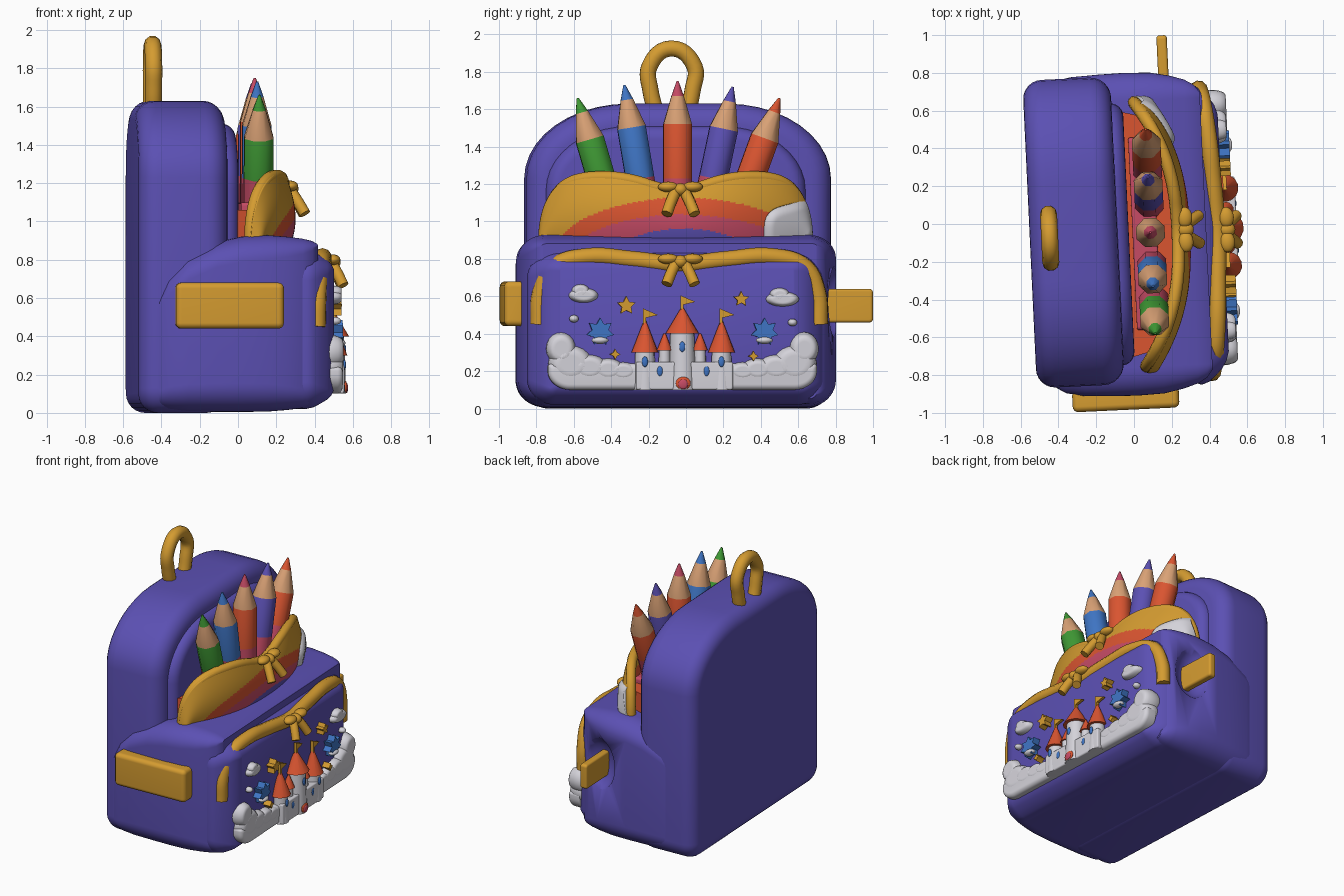
import bpy, bmesh, math
from mathutils import Vector, Matrix

if "Cube" in bpy.data.objects:
    bpy.data.objects.remove(bpy.data.objects["Cube"])

COL = {"purple": (.105, .08, .45), "gold": (.66, .33, .03), "white": (.66, .65, .70),
       "red": (.70, .09, .03), "pink": (.56, .07, .13), "blue": (.05, .18, .56),
       "green": (.05, .32, .035), "wood": (.70, .36, .18)}
MAT = {}
for k, c in COL.items():
    MAT[k] = bpy.data.materials.new(k)
    MAT[k].diffuse_color = (*c, 1)
CY = -.05  # centre line of the bag


def smooth(ob, angle=40):
    bpy.ops.object.select_all(action='DESELECT')
    ob.select_set(True)
    bpy.context.view_layer.objects.active = ob
    bpy.ops.object.shade_smooth_by_angle(angle=math.radians(angle))


def finish(name, bm, mats, angle=40):
    bmesh.ops.recalc_face_normals(bm, faces=bm.faces)
    me = bpy.data.meshes.new(name)
    bm.to_mesh(me)
    bm.free()
    for m in mats:
        me.materials.append(MAT[m])
    ob = bpy.data.objects.new(name, me)
    bpy.context.collection.objects.link(ob)
    smooth(ob, angle)
    return ob


def outline(y0, y1, z0, z1, rb, rt, d, kz, drop, n=10):
    """Rounded rectangle in y-z, inset by d (d * kz in z); rb / rt are (ry, rz) corner radii."""
    y0, y1, z0, z1 = y0 + d, y1 - d, z0 + d * kz, z1 - d * kz - drop
    pts = []
    for cy, cz, r, a0 in ((y1, z1, rt, 0), (y0, z1, rt, 90), (y0, z0, rb, 180), (y1, z0, rb, 270)):
        ry, rz = max(r[0] - d, .012), max(r[1] - d, .012)
        sy, sz = (1 if cy == y1 else -1), (1 if cz == z1 else -1)
        for i in range(n + 1):
            a = math.radians(a0 + 90 * i / n)
            pts.append((cy - sy * ry + ry * math.cos(a), cz - sz * rz + rz * math.sin(a)))
    return pts


def puff(x0, x1, r0, r1, n=6):
    """Ring list (x, inset) with rounded back and front rims."""
    q = [math.pi / 2 * i / n for i in range(n + 1)]
    return ([(x0 + r0 - r0 * math.cos(a), r0 * (1 - math.sin(a))) for a in q] +
            [(x1 - r1 + r1 * math.sin(a), r1 * (1 - math.cos(a))) for a in q])


def loft(name, box, rb, rt, rings, mat, kz=1):
    bm = bmesh.new()
    loops = [[bm.verts.new((x, y, z)) for y, z in outline(*box, rb, rt, d, kz, e[0] if e else 0)]
             for x, d, *e in rings]
    for a, b in zip(loops, loops[1:]):
        for i in range(len(a)):
            j = (i + 1) % len(a)
            bm.faces.new((a[i], a[j], b[j], b[i]))
    bm.faces.new(loops[0])
    bm.faces.new(loops[-1])
    return finish(name, bm, [mat])


def tube(name, pts, r, mat):
    cu = bpy.data.curves.new(name, 'CURVE')
    cu.dimensions = '3D'
    cu.bevel_depth, cu.bevel_resolution, cu.resolution_u, cu.use_fill_caps = r, 3, 6, True
    sp = cu.splines.new('BEZIER')
    sp.bezier_points.add(len(pts) - 1)
    for p, co in zip(sp.bezier_points, pts):
        p.co = co
        p.handle_left_type = p.handle_right_type = 'AUTO'
    ob = bpy.data.objects.new(name, cu)
    bpy.context.collection.objects.link(ob)
    bpy.ops.object.select_all(action='DESELECT')
    ob.select_set(True)
    bpy.context.view_layer.objects.active = ob
    bpy.ops.object.convert(target='MESH')
    ob = bpy.context.view_layer.objects.active
    ob.data.materials.clear()
    ob.data.materials.append(MAT[mat])
    smooth(ob)


def blobs(name, x, thick, items, mat, flat=1.0):
    """Cluster of pebbles (y, z, ry, rz) on the plane x, faces cut flat at flat * thick."""
    bm = bmesh.new()
    for y, z, ry, rz in items:
        m = Matrix.Translation((x, y, z)) @ Matrix.Rotation(math.pi / 2, 4, 'Y')
        m = m @ Matrix.Diagonal((rz, ry, thick, 1))
        bmesh.ops.create_uvsphere(bm, u_segments=20, v_segments=14, radius=1, matrix=m)
    for v in bm.verts:
        v.co.x = min(v.co.x, x + thick * flat)
    return finish(name, bm, [mat], 60)


def cone(name, x, y, z0, z1, r0, r1, mat, n=14):
    bm = bmesh.new()
    m = Matrix.Translation((x, y, (z0 + z1) / 2))
    bmesh.ops.create_cone(bm, cap_ends=True, segments=n, radius1=r0, radius2=r1, depth=z1 - z0, matrix=m)
    finish(name, bm, [mat])


def prism(name, a_pts, shift, mat):
    bm = bmesh.new()
    a = [bm.verts.new(p) for p in a_pts]
    b = [bm.verts.new(Vector(p) + Vector(shift)) for p in a_pts]
    bm.faces.new(a)
    bm.faces.new(b)
    for i in range(len(a)):
        j = (i + 1) % len(a)
        bm.faces.new((a[i], a[j], b[j], b[i]))
    finish(name, bm, [mat])


def star(name, y, z, r, mat, n=5, inner=.5):
    rad = [r * (1 if i % 2 == 0 else inner) for i in range(2 * n)]
    prism(name, [(.45, y + q * math.sin(math.pi * i / n), z + q * math.cos(math.pi * i / n))
                 for i, q in enumerate(rad)], (.075, 0, 0), mat)


# Bag bodies
loft("back_body", (-.86, .77, 0, 1.63), (.13, .13), (.56, .40), puff(-.555, -.09, .1, .11), "purple")
loft("back_panel", (-.75, .64, .4, 1.51), (.1, .1), (.45, .34), puff(-.15, -.03, .02, .07), "purple")
body = loft("lower_body", (-.91, .80, .005, .93), (.16, .15), (.15, .13),
            [(-.45, .06, .28), (-.4, .03, .2), (-.3, .01, .11), (-.15, .003, .04), (-.02, 0, .01), (.12, .005),
             (.22, .025), (.3, .05), (.35, .08), (.38, .12)], "purple", .4)
loft("front_pocket", (-.85, .745, .02, .85), (.15, .14), (.18, .16),
     [(.26, .02), (.32, 0), (.36, .015), (.395, .045), (.43, .08), (.455, .12), (.47, .17)], "purple", .6)

# Hollow in the side where the strap leaves the bag
dent = blobs("dent_cutter", .2, .14, [(.83, .57, .12, .2)], "purple")
dent.hide_render = True
dent.hide_viewport = True
cut = body.modifiers.new("dent", 'BOOLEAN')
cut.operation, cut.solver, cut.object = 'DIFFERENCE', 'EXACT', dent

# Side tab and side strap
loft("side_tab", (-.985, -.87, .44, .68), (.03, .03), (.03, .03), puff(-.37, .195, .03, .03), "gold")
loft("side_strap", (.66, 1, .46, .64), (.02, .02), (.02, .02), puff(.165, .22, .015, .015), "gold")

# Carrying handle
tube("handle", [(-.45, -.15, 1.55), (-.45, -.19, 1.7), (-.45, -.195, 1.83), (-.45, -.08, 1.925),
                (-.45, .045, 1.83), (-.45, .035, 1.7), (-.45, 0, 1.55)], .045, "gold")

# Front pocket trim
half = [(.375, .75, .45), (.38, .74, .62), (.395, .67, .755), (.415, .5, .81), (.43, .25, .795)]
trim = [(x, CY + .015 - y, z) for x, y, z in half] + [(.44, CY + .015, .77)] + \
       [(x, CY + .015 + y, z) for x, y, z in half[::-1]]
tube("pocket_trim", trim, .047, "gold")


# Middle pouch: curved wall with a rainbow and a cloud painted by position
def pouch_x(t):
    return .03 + .2 * (1 - abs(t) ** 2.5)


def pouch_top(t):
    return .9 + .35 * math.sqrt(max(0, 1 - t ** 8)) - .08 * math.exp(-(t / .3) ** 2)


def cloud(y, z):
    return 1 - ((y - .55) / .13) ** 4 - ((z - .97 - .25 * (y - .55)) / .11) ** 4


bm = bmesh.new()
NU, NV = 220, 40
grid = []
for i in range(NU + 1):
    t = math.sin((2 * i / NU - 1) * math.pi / 2)
    top, y, col = pouch_top(t), CY + .71 * t, []
    for j in range(NV + 1):
        z = .84 + (top - .84) * j / NV
        x = pouch_x(t) + .04 * math.sin(math.pi * j / NV) + .03 * min(1, max(0, 1.5 * cloud(y, z)))
        col.append(bm.verts.new((x, y, z)))
    grid.append(col)
for a, b in zip(grid, grid[1:]):
    for j in range(NV):
        f = bm.faces.new((a[j], b[j], b[j + 1], a[j + 1]))
        c = f.calc_center_median()
        for k, (ry, rz) in enumerate(((.66, .27), (.56, .185), (.33, .115))):
            if ((c.y + .02) / ry) ** 2 + ((c.z - .85) / rz) ** 2 < 1:
                f.material_index = k + 1
        if cloud(c.y, c.z) > 0:
            f.material_index = 4
pouch = finish("pouch_wall", bm, ["gold", "red", "pink", "purple", "white"], 60)
mod = pouch.modifiers.new("thick", 'SOLIDIFY')
mod.thickness, mod.offset = .05, 0
ts = [math.sin((i / 10 - 1) * math.pi / 2) for i in range(21)]
tube("pouch_rim", [(pouch_x(t), CY + .7 * t, pouch_top(t) - .01) for t in ts], .034, "gold")

# Pouch lining
prism("pouch_lining", [(-.04, -.7, .9)] + [(pouch_x(t) - .02, CY + .7 * t, .9) for t in ts[3:-3]] +
      [(-.04, .6, .9)], (0, 0, .16), "red")
loft("pencil_tray", (-.56, .46, .9, 1.1), (.02, .02), (.02, .02), puff(-.01, .12, .01, .01), "pink")


# Ribbon bows
def bow(name, x, z, dx, drop):
    y = CY + .02
    blobs(name + "_knot", x, .045, [(y, z, .04, .035)], "gold")
    for s, side in ((-1, "left"), (1, "right")):
        blobs(name + "_loop_" + side, x, .04, [(y + s * .065, z + .015, .055, .028)], "gold")
        tube(f"{name}_tail_{side}", [(x - .005, y + s * .02, z), (x + dx * .5, y + s * .05, z - drop * .5),
                                     (x + dx, y + s * .075, z - drop)], .03, "gold")


bow("pouch_bow", .27, 1.17, .075, .13)
bow("pocket_bow", .49, .785, .055, .12)

# Pencils: stacked eight-sided rings along a leaning axis
for name, yb, yt, zt, shaft, tip in (("green", -.46, -.58, 1.66, "green", "green"),
                                     ("blue", -.25, -.33, 1.73, "blue", "blue"),
                                     ("red", -.045, -.045, 1.75, "red", "pink"),
                                     ("violet", .15, .25, 1.72, "purple", "purple"),
                                     ("orange", .35, .5, 1.66, "red", "red")):
    ax = Vector((0, yt - yb, zt - 1.25))
    L = ax.length
    ax.normalize()
    end = Vector((.085, yt, zt))
    u, v = Vector((1, 0, 0)), ax.cross(Vector((1, 0, 0)))
    bm = bmesh.new()
    rows = []
    for dist, r in ((L + .3, .082), (L + .02, .082), (.23, .082), (.08, .036), (0, .006)):
        rows.append([bm.verts.new(end - ax * dist + r * (u * math.cos(math.pi * (i + .5) / 4) +
                                  v * math.sin(math.pi * (i + .5) / 4))) for i in range(8)])
    for k, (a, b) in enumerate(zip(rows, rows[1:])):
        for i in range(8):
            bm.faces.new((a[i], a[(i + 1) % 8], b[(i + 1) % 8], b[i])).material_index = k
    bm.faces.new(rows[0])
    bm.faces.new(rows[-1]).material_index = 3
    finish(name + "_pencil", bm, ["pink", shaft, "wood", tip], 50)

# Cloud bank along the pocket bottom
loft("cloud_base", (-.74, .70, .1, .24), (.12, .1), (.02, .02), puff(.42, .515, .01, .03), "white")
bank = [(.65, .32, .08, .09), (.6, .24, .12, .1), (.5, .22, .1, .07), (.4, .21, .09, .06), (.32, .2, .08, .05)]
for s, side in ((-1, "left"), (1, "right")):
    blobs("cloud_bank_" + side, .44, .11, [(-.02 + s * y, z, a, b) for y, z, a, b in bank], "white", .7)
for i, (y, z, w) in enumerate(((-.55, .605, .08), (.515, .585, .09))):
    blobs(f"small_cloud_{i}", .46, .075, [(y, z, w, .04), (y - .015, z + .025, w * .6, .035)], "white", .7)
blobs("cloud_puffs", .48, .03, [(-.6, .48, .025, .02), (.57, .46, .025, .02)], "white")

# Stars
star("gold_star_left", -.32, .55, .052, "gold")
star("gold_star_right", .295, .585, .042, "gold")
star("gold_spark_left", -.38, .29, .028, "gold", 4)
star("gold_spark_right", .36, .28, .028, "gold", 4)
for side, y in (("left", -.46), ("right", .42)):
    star("blue_star_" + side, y, .41, .075, "blue", 7, .6)
    blobs("star_cloud_" + side, .51, .03, [(y, .365, .045, .02)], "white")

# Castle
loft("castle_wall", (-.27, .25, .1, .25), (.01, .01), (.01, .01), puff(.45, .543, .005, .01), "white")
for name, y, r, z0, z1 in (("left", -.22, .06, .31, .47), ("middle", -.02, .075, .41, .54), ("right", .19, .06, .31, .47),
                           ("inner_left", -.115, .035, .32, .4), ("inner_right", .075, .035, .32, .4)):
    cone(name + "_tower", .49, y, .1, z0, r, r * .85, "white")
    cone(name + "_roof", .49, y, z0 - .01, z1, r * 1.2, .006, "red")
    if r > .05:
        prism(name + "_flag", [(.48, y + a, z1 + b) for a, b in ((-.01, -.02), (.005, -.02), (.005, .015),
                                                                 (.07, .03), (-.01, .065))], (.02, 0, 0), "gold")
for i, (y, z, x) in enumerate(((-.22, .25, .545), (-.02, .33, .555), (.19, .25, .545), (.11, .2, .54), (-.14, .2, .54))):
    blobs(f"window_{i}", x, .009, [(y, z, .016, .028)], "blue")
blobs("castle_door", .558, .012, [(-.015, .135, .04, .035)], "red")
blobs("castle_door_inside", .566, .008, [(-.015, .13, .026, .026)], "pink")

# The whole bag stands turned slightly about z
for ob in bpy.data.objects:
    xs = [c[0] for c in ob.bound_box]
    p = Matrix.Translation(((min(xs) + max(xs)) / 2, 0, 0))
    ob.data.transform(p @ Matrix.Rotation(math.radians(2.7), 4, 'Z') @ p.inverted())

for m in bpy.data.materials:
    if m.users and not m.is_grease_pencil:
        m.use_nodes = True
        m.node_tree.nodes["Principled BSDF"].inputs["Base Color"].default_value = m.diffuse_color
